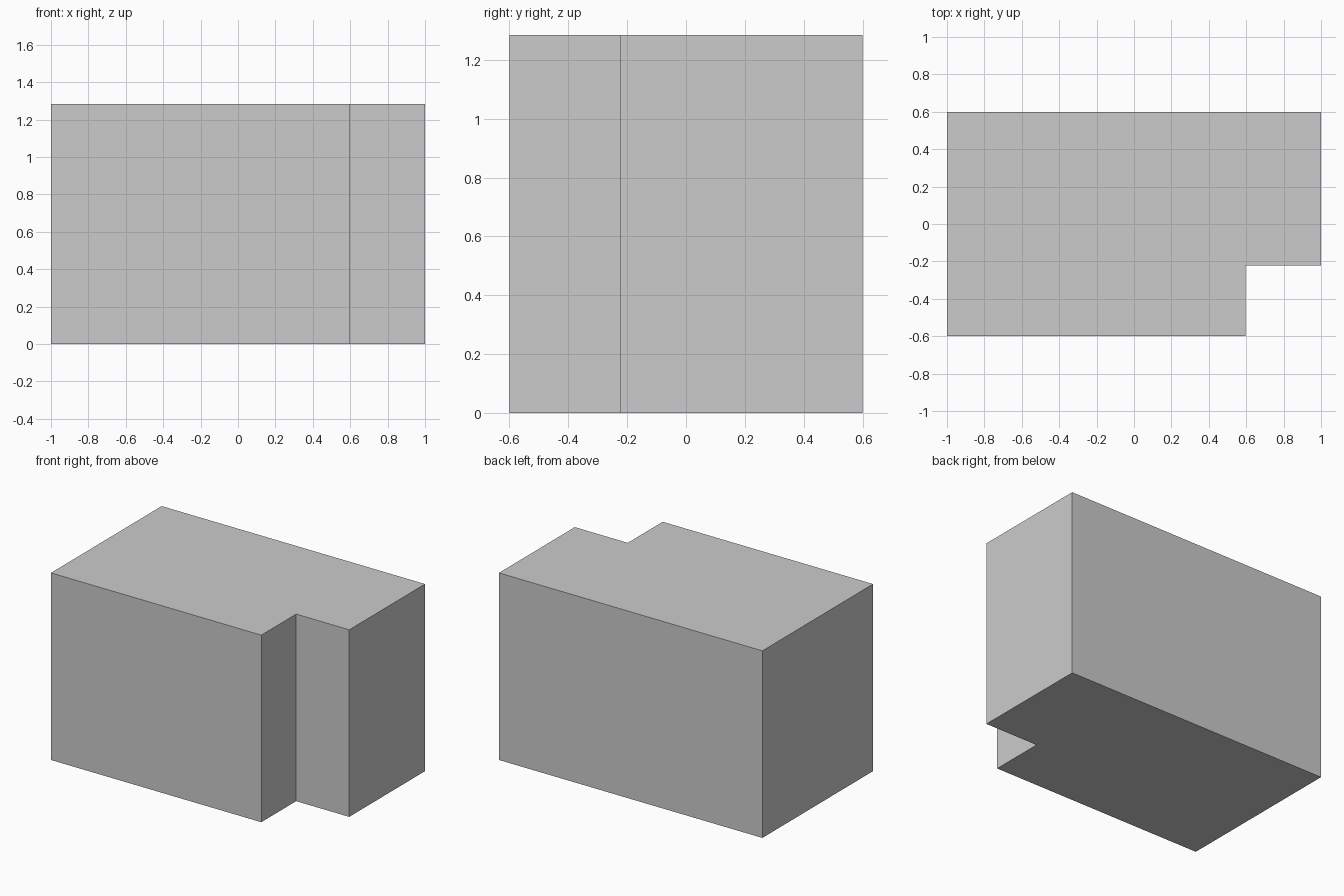
import bpy, bmesh

if "Cube" in bpy.data.objects:
    bpy.data.objects.remove(bpy.data.objects["Cube"])

HEIGHT = 1.284
# L-shaped footprint with the front right corner cut away
OUTLINE = [(-1, -0.6), (0.597, -0.6), (0.597, -0.222),
           (1, -0.222), (1, 0.6), (-1, 0.6)]


def extruded_profile(name, outline, z0, levels):
    """Closed solid from a footprint, with an edge loop at every level."""
    bm = bmesh.new()
    base = bm.faces.new([bm.verts.new((x, y, z0)) for x, y in outline])
    ring = [base]
    for level in levels:
        keep = ring[0] is base
        out = bmesh.ops.extrude_face_region(bm, geom=ring, use_keep_orig=keep)
        verts = [g for g in out["geom"] if isinstance(g, bmesh.types.BMVert)]
        for v in verts:
            v.co.z = level
        old = ring
        ring = [g for g in out["geom"] if isinstance(g, bmesh.types.BMFace)]
        if not keep:
            bmesh.ops.delete(bm, geom=[f for f in old if f.is_valid],
                             context='FACES_ONLY')
    bmesh.ops.recalc_face_normals(bm, faces=bm.faces)
    mesh = bpy.data.meshes.new(name)
    bm.to_mesh(mesh)
    bm.free()
    obj = bpy.data.objects.new(name, mesh)
    bpy.context.collection.objects.link(obj)
    return obj


# Block body with a flush top band
extruded_profile("notched_block", OUTLINE, 0, [HEIGHT - 0.02, HEIGHT])
